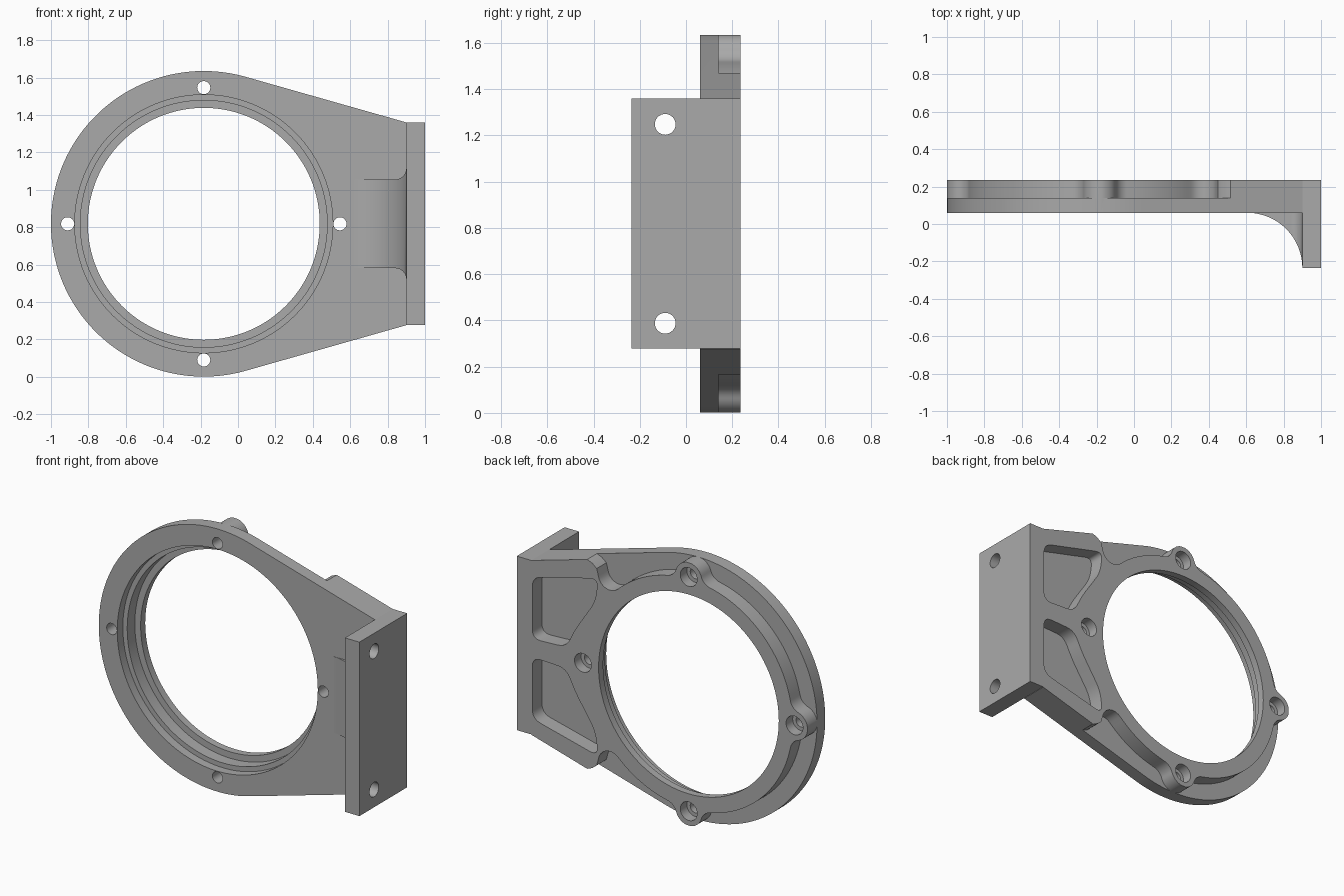
import bpy, bmesh
from math import sin, cos, atan2, acos, hypot, radians, pi
from mathutils import Vector

if "Cube" in bpy.data.objects:
    bpy.data.objects.remove(bpy.data.objects["Cube"])

CX, CZ = -0.183, 0.818            # bore centre
FRONT, STEP, BACK = 0.06, 0.14, 0.235
R_OUT, R_RIM, R_HOLES, R_BOSS, FIL = 0.817, 0.715, 0.728, 0.09, 0.08

metal = bpy.data.materials.new("grey metal")
metal.use_nodes = True
metal.diffuse_color = (0.4, 0.4, 0.4, 1)
metal.node_tree.nodes["Principled BSDF"].inputs["Base Color"].default_value = (0.4, 0.4, 0.4, 1)


def prism(name, outline, lo, hi, axis="y"):
    """Extrude a 2D outline: (x, z) along y, (y, z) along x, (x, y) along z."""
    place = {"y": lambda a, b: (a, lo, b), "x": lambda a, b: (lo, a, b), "z": lambda a, b: (a, b, lo)}[axis]
    shift = Vector([(hi - lo) * (axis == k) for k in "xyz"])
    bm = bmesh.new()
    face = bm.faces.new([bm.verts.new(place(*p)) for p in outline])
    out = bmesh.ops.extrude_face_region(bm, geom=[face])["geom"]
    bmesh.ops.translate(bm, vec=shift, verts=[v for v in out if isinstance(v, bmesh.types.BMVert)])
    bmesh.ops.recalc_face_normals(bm, faces=bm.faces)
    mesh = bpy.data.meshes.new(name)
    bm.to_mesh(mesh)
    bm.free()
    mesh.materials.append(metal)
    obj = bpy.data.objects.new(name, mesh)
    bpy.context.collection.objects.link(obj)
    return obj


def arc(cx, cz, r, a0, a1, n):
    return [(cx + r * cos(a0 + (a1 - a0) * i / n), cz + r * sin(a0 + (a1 - a0) * i / n))
            for i in range(n + 1)]


def circle(cx, cz, r, n=32):
    return arc(cx, cz, r, 0, 2 * pi, n)[:-1]


def rounded(points, size, n=6):
    """Round every corner of a polygon."""
    out = []
    for i, p in enumerate(points):
        p = Vector(p)
        ends = []
        for q in (points[i - 1], points[(i + 1) % len(points)]):
            d = Vector(q) - p
            ends.append(p + d.normalized() * min(size, d.length * 0.45))
        for k in range(n + 1):
            t = k / n
            out.append(tuple(ends[0] * (1 - t) ** 2 + p * 2 * t * (1 - t) + ends[1] * t * t))
    return out


def flip(points):
    return [(x, 2 * CZ - z) for x, z in points]


def cut(target, cutter):
    mod = target.modifiers.new("cut", "BOOLEAN")
    mod.operation, mod.solver, mod.object = "DIFFERENCE", "EXACT", cutter
    bpy.context.view_layer.objects.active = target
    bpy.ops.object.modifier_apply(modifier=mod.name)
    bpy.data.objects.remove(cutter)


def polar(r, a):
    return CX + r * cos(a), CZ + r * sin(a)


def boss_side(phi, side):
    """Half of a boss from its tip, through a fillet, down to the rim."""
    ca = acos(((R_RIM + FIL) ** 2 + R_HOLES ** 2 - (R_BOSS + FIL) ** 2) / (2 * (R_RIM + FIL) * R_HOLES))
    bx, bz = polar(R_HOLES, phi)
    fx, fz = polar(R_RIM + FIL, phi + side * ca)
    a_tan = atan2(fz - bz, fx - bx)
    turn = (a_tan - phi + pi) % (2 * pi) - pi
    pts = [polar(0.95, phi)] + arc(bx, bz, R_BOSS, phi, phi + turn, 10)
    start = a_tan + pi
    turn = (phi + side * ca + pi - start + pi) % (2 * pi) - pi
    pts += arc(fx, fz, FIL, start, start + turn, 8)[1:]
    return pts, phi + side * ca


# Main plate: disc with tangent sides running to the flange
dx, dz = 0.9 - CX, 1.36 - CZ
tangent = atan2(dz, dx) + acos(R_OUT / hypot(dx, dz))
plate = prism("ring_plate", [(0.9, 2 * CZ - 1.36), (0.9, 1.36)]
              + arc(CX, CZ, R_OUT, tangent, 2 * pi - tangent, 110), FRONT, BACK)

# Stepped bore
for r, y0, y1 in ((0.62, 0, 0.3), (0.66, 0, 0.19), (0.69, 0, 0.115)):
    cut(plate, prism("bore_cutter", circle(CX, CZ, r, 128), y0, y1))

# Lowered steps between bosses on the far side of the ring
top, top_end = boss_side(pi / 2, 1)
side, side_end = boss_side(pi, -1)
far = (top + arc(CX, CZ, R_RIM, top_end, side_end, 28)[1:-1] + side[::-1]
       + arc(CX, CZ, 0.95, pi, pi / 2, 20)[1:-1])

# Lowered steps between the upper boss and the arm
top, top_end = boss_side(pi / 2, -1)
end = radians(47)
fx, fz = polar(R_RIM + FIL, end)
near = (top + arc(CX, CZ, R_RIM, top_end, end, 14)[1:-1]
        + arc(fx, fz, FIL, end + pi, radians(350), 10)
        + [(0.45, 1.43), (0.48, 1.455), (0.53, 1.475), (0.56, 1.6), (0.2, 1.77)])

# Arm pockets
pocket = rounded([(0.893, 0.875), (0.893, 1.258), (0.44, 1.37), (0.46, 1.22),
                  (0.6, 1.01), (0.66, 0.885)], 0.06)

for shape in (far, near, pocket):
    for outline in (shape, flip(shape)):
        cut(plate, prism("recess_cutter", outline, STEP, 0.3))

# Counterbored screw holes
for i in range(4):
    x, z = polar(R_HOLES, i * pi / 2)
    cut(plate, prism("hole_cutter", circle(x, z, 0.035), 0, 0.3))
    cut(plate, prism("counterbore_cutter", circle(x, z, 0.058), 0.17, 0.3))

# Mounting flange with two holes
flange = prism("mounting_flange", [(-BACK, 0.278), (BACK, 0.278), (BACK, 1.36), (-BACK, 1.36)],
               0.9, 1.0, "x")
for z in (0.388, 1.248):
    cut(flange, prism("flange_hole_cutter", circle(-0.09, z, 0.045), 0.8, 1.1, "x"))

# Concave gusset between plate and flange, flaring into the flange
edge = [(0.62, 1.055)] + arc(0.84, 1.115, 0.06, -pi / 2, 0, 8)
edge[-1] = (0.9, 1.115)
gusset = prism("gusset", edge + flip(edge)[::-1], -BACK, 0.1)
cut(gusset, prism("gusset_cutter", circle(0.605, -BACK, 0.295, 96), 0.2, 1.5, "z"))

# Smooth curved walls, keep machined edges sharp
bpy.ops.object.select_all(action="DESELECT")
for obj in (plate, flange, gusset):
    obj.select_set(True)
bpy.context.view_layer.objects.active = plate
bpy.ops.object.shade_smooth_by_angle(angle=radians(30))
